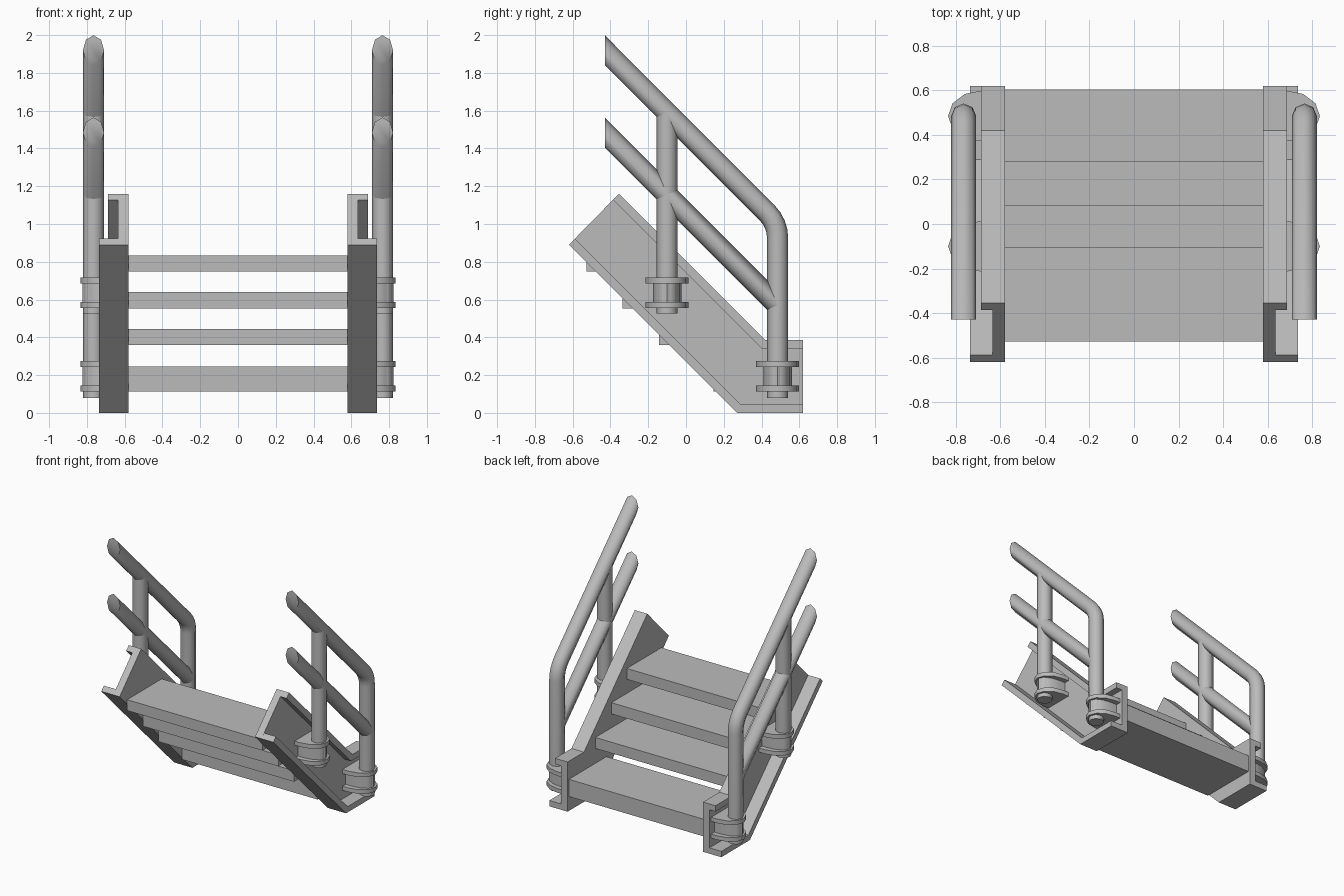
import bpy, bmesh, math
from mathutils import Vector

cube = bpy.data.objects.get("Cube")
if cube:
    bpy.data.objects.remove(cube)

steel = bpy.data.materials.new("grey_steel")
steel.use_nodes = True
GREY = (0.5, 0.5, 0.5, 1)
steel.diffuse_color = GREY
steel.node_tree.nodes["Principled BSDF"].inputs["Base Color"].default_value = GREY


def finish(name, bm, smooth=False):
    bmesh.ops.recalc_face_normals(bm, faces=bm.faces)
    mesh = bpy.data.meshes.new(name)
    bm.to_mesh(mesh)
    bm.free()
    mesh.materials.append(steel)
    obj = bpy.data.objects.new(name, mesh)
    bpy.context.collection.objects.link(obj)
    if smooth:
        bpy.ops.object.select_all(action='DESELECT')
        obj.select_set(True)
        bpy.context.view_layer.objects.active = obj
        bpy.ops.object.shade_smooth_by_angle(angle=math.radians(50))
    return obj


def extrude(bm, points, offset):
    """Add a prism: a closed outline pushed along an offset."""
    face = bm.faces.new([bm.verts.new(p) for p in points])
    new = bmesh.ops.extrude_face_region(bm, geom=[face])["geom"]
    verts = [v for v in new if isinstance(v, bmesh.types.BMVert)]
    bmesh.ops.translate(bm, verts=verts, vec=offset)


def tube(name, x, stations, radius=0.056, sides=8):
    """Sweep a round bar; each station is (point, direction, cut normal) in y, z."""
    bm = bmesh.new()
    rings = []
    for p, d, n in stations:
        p, d, n = (Vector((0, *v)) for v in (p, d, n))
        d.normalize()
        up = d.cross(Vector((1, 0, 0)))
        ring = []
        for i in range(sides):
            a = math.tau * i / sides
            off = radius * (math.cos(a) * Vector((1, 0, 0)) + math.sin(a) * up)
            off -= d * (off.dot(n) / d.dot(n))
            ring.append(bm.verts.new(p + off + Vector((x, 0, 0))))
        rings.append(ring)
    for r0, r1 in zip(rings, rings[1:]):
        for i in range(sides):
            j = (i + 1) % sides
            bm.faces.new((r0[i], r0[j], r1[j], r1[i]))
    bm.faces.new(rings[0])
    bm.faces.new(rings[-1])
    return finish(name, bm, True)


# Channel section outlines in y, z
top_outer = [(-0.355, 1.16), (0.42, 0.385), (0.62, 0.385)]
top_inner = [(0.62, 0.34), (0.401, 0.34), (-0.387, 1.128)]
low_outer = [(-0.62, 0.89), (0.27, 0), (0.62, 0)]
low_inner = [(0.62, 0.045), (0.289, 0.045), (-0.588, 0.922)]
WEB_IN, WEB_OUT = 0.58, 0.635
POST_X, FRONT_Y, BACK_Y = 0.765, -0.1, 0.485
UP, SLOPE, FORWARD = (0, 1), (-1, 1), (-1, 0)


def stringer(side, s):
    bm = bmesh.new()
    for outline, x0, x1 in ((top_outer + low_outer[::-1], WEB_IN, WEB_OUT),
                            (top_outer + top_inner, WEB_OUT, 0.687),
                            (low_outer + low_inner, WEB_OUT, 0.737)):
        extrude(bm, [(s * x0, y, z) for y, z in outline], (s * (x1 - x0), 0, 0))
    finish(side + "_stringer", bm)


def bracket(name, s, y, z):
    """Two rounded plates with a narrower rounded block between them."""
    bm = bmesh.new()
    centre = 0.685
    for reach, half, z0, height in ((0.15, 0.114, 0, 0.032),
                                    (0.137, 0.075, 0.032, 0.098),
                                    (0.15, 0.114, 0.13, 0.032)):
        outline = [(s * WEB_OUT, y - half, z + z0)]
        for i in range(7):
            a = math.pi * (i / 6 - 0.5)
            outline.append((s * (centre + reach * math.cos(a)),
                            y + half * math.sin(a), z + z0))
        outline.append((s * WEB_OUT, y + half, z + z0))
        extrude(bm, outline, (0, 0, height))
    finish(name, bm, True)


for side, s in (("left", 1), ("right", -1)):
    stringer(side, s)
    x = s * POST_X

    # Handrail: back post, bend, sloping top bar with an upright cut
    bend, base = 0.19, 0.925
    path = [((BACK_Y, 0.08), UP, UP)]
    for i in range(5):
        a = math.radians(45) * i / 4
        d = (-math.sin(a), math.cos(a))
        path.append(((BACK_Y - bend + bend * math.cos(a), base + bend * math.sin(a)), d, d))
    path.append(((-0.43, 1.92), SLOPE, FORWARD))
    tube(side + "_handrail", x, path)

    # Middle rail and front post
    tube(side + "_middle_rail", x, [((BACK_Y, 0.57), SLOPE, FORWARD),
                                    ((-0.43, 1.485), SLOPE, FORWARD)])
    tube(side + "_front_post", x, [((FRONT_Y, 0.525), UP, UP),
                                   ((FRONT_Y, 1.59), UP, UP)])

    bracket(side + "_front_bracket", s, FRONT_Y, 0.555)
    bracket(side + "_back_bracket", s, BACK_Y, 0.112)

# Treads, bottom to top: front y, back y, underside z, top z
treads = [(0.145, 0.605, 0.112, 0.245), (-0.143, 0.28, 0.36, 0.445),
          (-0.335, 0.085, 0.553, 0.64), (-0.528, -0.105, 0.748, 0.832)]
for number, (y0, y1, z0, z1) in enumerate(treads, 1):
    bm = bmesh.new()
    extrude(bm, [(-WEB_IN, y0, z0), (-WEB_IN, y1, z0), (-WEB_IN, y1, z1), (-WEB_IN, y0, z1)],
            (2 * WEB_IN, 0, 0))
    finish(f"tread_{number}", bm)
